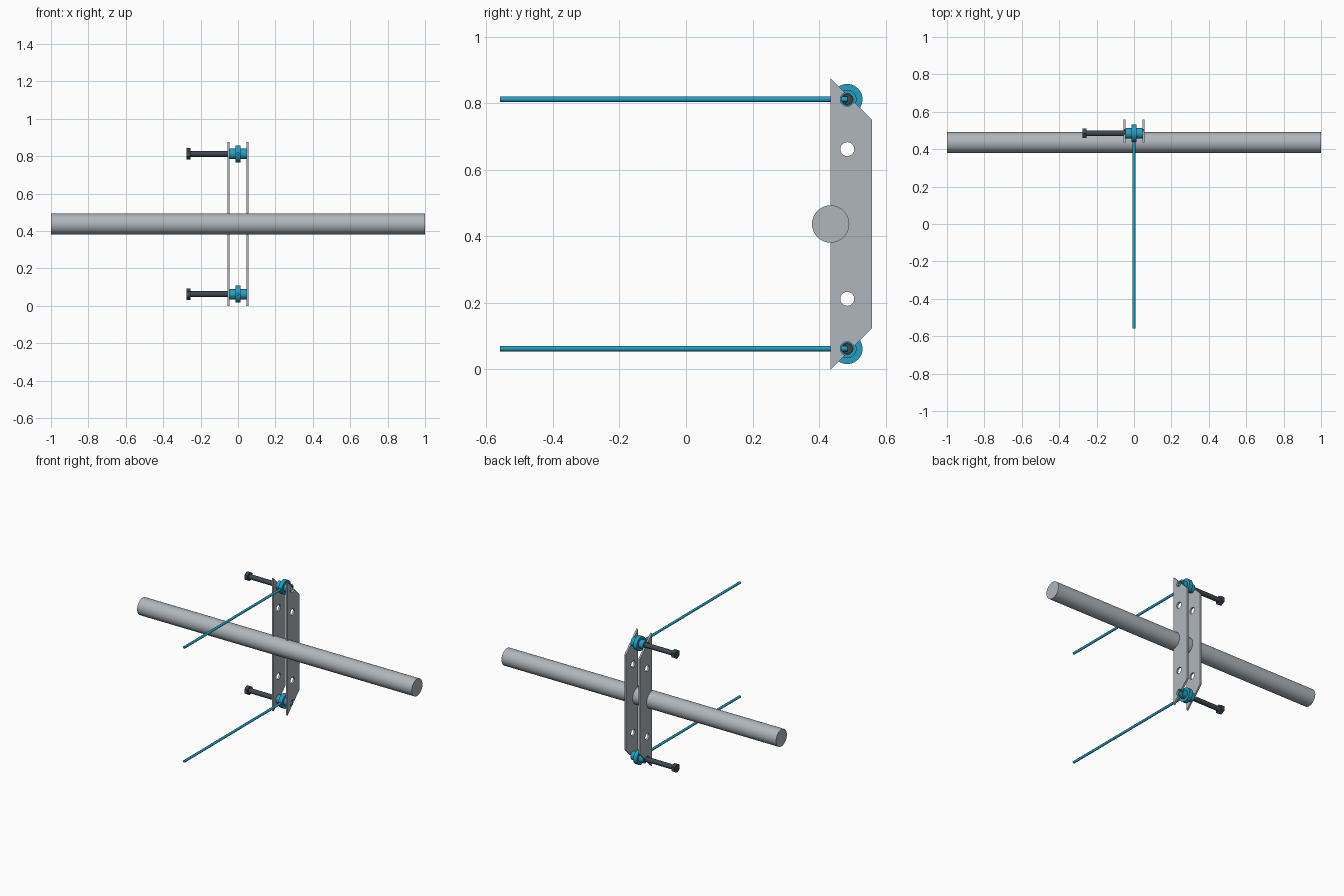
import bpy, bmesh, math
from mathutils import Matrix, Vector

if "Cube" in bpy.data.objects:
    bpy.data.objects.remove(bpy.data.objects["Cube"])


def material(name, color):
    m = bpy.data.materials.new(name)
    m.diffuse_color = (*color, 1)
    m.use_nodes = True
    m.node_tree.nodes["Principled BSDF"].inputs["Base Color"].default_value = m.diffuse_color
    return m


GREY = material("light grey steel", (0.43, 0.47, 0.51))
BLUE = material("blue anodised", (0.02, 0.34, 0.53))
DARK = material("dark bolt steel", (0.05, 0.065, 0.085))

PIVOT_Y = 0.485
PIVOTS = {"lower": 0.0625, "upper": 0.8125}
MID_Z = 0.4375


def finish(bm, name, mat, smooth=True):
    bmesh.ops.recalc_face_normals(bm, faces=bm.faces)
    me = bpy.data.meshes.new(name)
    bm.to_mesh(me)
    bm.free()
    ob = bpy.data.objects.new(name, me)
    bpy.context.collection.objects.link(ob)
    me.materials.append(mat)
    bpy.ops.object.select_all(action='DESELECT')
    ob.select_set(True)
    bpy.context.view_layer.objects.active = ob
    if smooth:
        bpy.ops.object.shade_smooth_by_angle(angle=math.radians(35))
    return ob


def add_cylinder(bm, start, end, r, sides=32):
    a, b = Vector(start), Vector(end)
    d = b - a
    turn = d.to_track_quat('Z', 'Y').to_matrix().to_4x4()
    bmesh.ops.create_cone(bm, cap_ends=True, segments=sides, radius1=r, radius2=r,
                          depth=d.length, matrix=Matrix.Translation((a + b) / 2) @ turn)


def lathe_x(bm, profile, y, z, sides=40):
    # closed (x, radius) profile spun around an axis parallel to x
    rings = []
    for i in range(sides):
        t = 2 * math.pi * i / sides
        rings.append([bm.verts.new((x, y + r * math.cos(t), z + r * math.sin(t)))
                      for x, r in profile])
    n = len(profile)
    for i in range(sides):
        a, b = rings[i], rings[(i + 1) % sides]
        for j in range(n):
            k = (j + 1) % n
            bm.faces.new((a[j], a[k], b[k], b[j]))


# Long horizontal bar
bm = bmesh.new()
add_cylinder(bm, (-1, 0.435, MID_Z), (1, 0.435, MID_Z), 0.056, 64)
finish(bm, "main_bar", GREY)

# Cutter for the plate holes and the open notches at the pivots
bm = bmesh.new()
for z in (PIVOTS["lower"], 0.2125, 0.6625, PIVOTS["upper"]):
    add_cylinder(bm, (-0.2, PIVOT_Y, z), (0.2, PIVOT_Y, z), 0.021)
cutter = finish(bm, "hole_cutter", GREY)
cutter.hide_render = True

# Pair of side plates with slanted ends
outline = [(0.435, 0), (0.56, 0.125), (0.56, 0.75), (0.435, 0.875)]
for side, x in (("left", -0.057), ("right", 0.045)):
    bm = bmesh.new()
    face = bm.faces.new([bm.verts.new((x, y, z)) for y, z in outline])
    ext = bmesh.ops.extrude_face_region(bm, geom=[face])
    bmesh.ops.translate(bm, vec=(0.012, 0, 0),
                        verts=[v for v in ext["geom"] if isinstance(v, bmesh.types.BMVert)])
    plate = finish(bm, side + "_plate", GREY, smooth=False)
    mod = plate.modifiers.new("holes", 'BOOLEAN')
    mod.operation = 'DIFFERENCE'
    mod.solver = 'EXACT'
    mod.object = cutter
    bpy.ops.object.modifier_apply(modifier=mod.name)
    bpy.ops.object.shade_smooth_by_angle(angle=math.radians(35))
bpy.data.objects.remove(cutter)

# Pivot hub, rod and bolt at each end of the plates
hub = [(-0.045, 0.017), (-0.045, 0.028), (-0.013, 0.028), (-0.013, 0.046),
       (0.013, 0.046), (0.013, 0.028), (0.045, 0.028), (0.045, 0.017)]
for end, z in PIVOTS.items():
    bm = bmesh.new()
    lathe_x(bm, hub, PIVOT_Y, z)
    finish(bm, end + "_pivot_hub", BLUE)

    bm = bmesh.new()
    add_cylinder(bm, (0, -0.56, z), (0, PIVOT_Y, z), 0.008, 24)
    finish(bm, end + "_rod", BLUE)

    bm = bmesh.new()
    add_cylinder(bm, (-0.255, PIVOT_Y, z), (-0.01, PIVOT_Y, z), 0.0155)
    finish(bm, end + "_bolt_shaft", DARK)

    bm = bmesh.new()
    lathe_x(bm, [(-0.275, 0.0001), (-0.275, 0.03), (-0.253, 0.03), (-0.253, 0.0001)],
            0, 0, 6)
    bmesh.ops.rotate(bm, verts=bm.verts, matrix=Matrix.Rotation(math.pi / 6, 3, 'X'))
    bmesh.ops.translate(bm, verts=bm.verts, vec=(0, PIVOT_Y, z))
    finish(bm, end + "_bolt_head", DARK, smooth=False)
